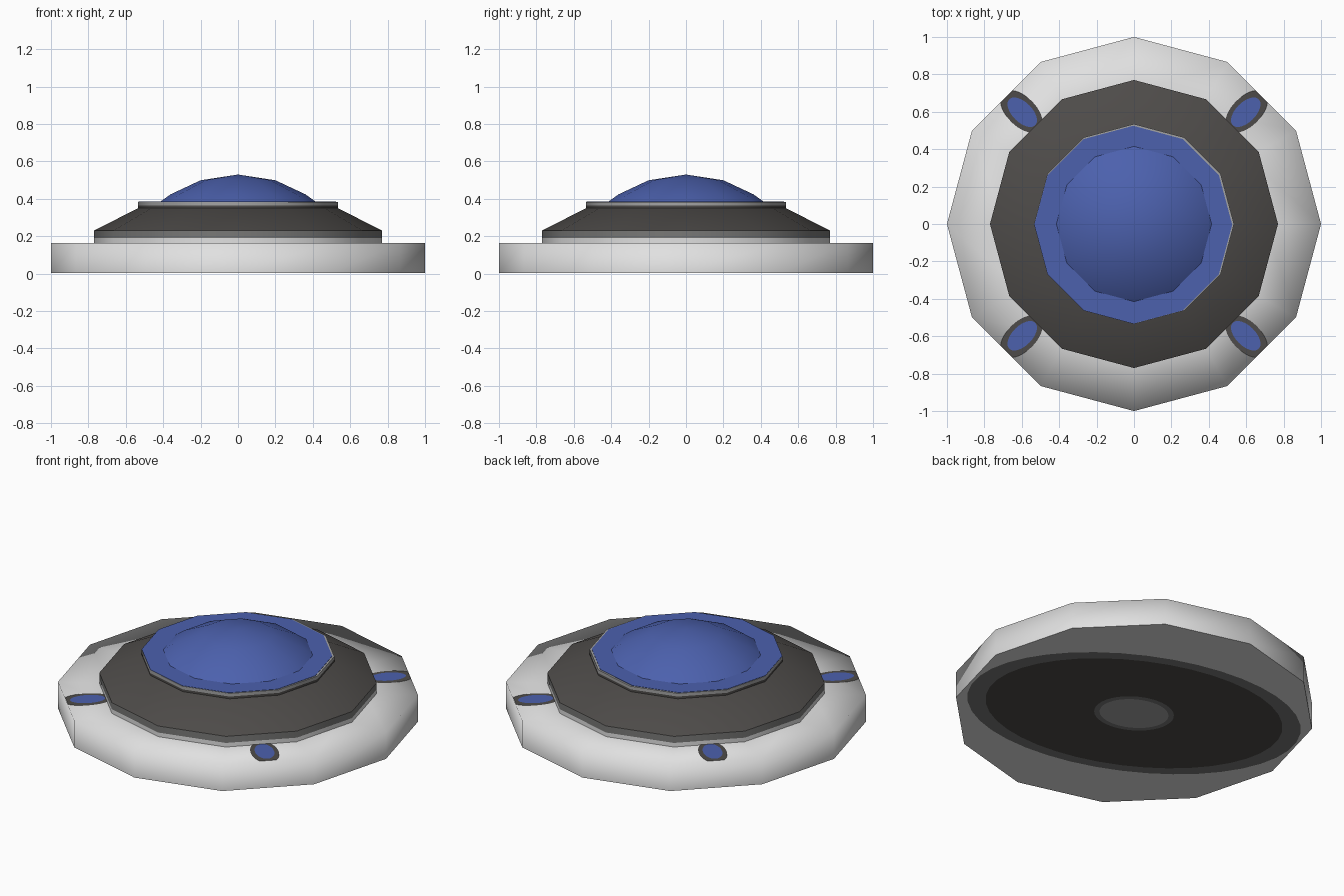
import bpy, bmesh, math

if "Cube" in bpy.data.objects:
    bpy.data.objects.remove(bpy.data.objects["Cube"])

SIDES = 12


def material(name, r, g, b):
    m = bpy.data.materials.new(name)
    m.diffuse_color = (r, g, b, 1)
    m.use_nodes = True
    m.node_tree.nodes["Principled BSDF"].inputs["Base Color"].default_value = m.diffuse_color
    return m


LIGHT = material("light grey", 0.75, 0.75, 0.75)
SILVER = material("silver grey", 0.37, 0.37, 0.37)
MID = material("mid grey", 0.19, 0.19, 0.185)
DARK = material("charcoal", 0.076, 0.071, 0.067)
BLUE = material("blue", 0.072, 0.119, 0.42)


def finish(bm, name, mats):
    me = bpy.data.meshes.new(name)
    bm.to_mesh(me)
    bm.free()
    for m in mats:
        me.materials.append(m)
    ob = bpy.data.objects.new(name, me)
    bpy.context.collection.objects.link(ob)
    return ob


def lathe(name, profile, mats, bands, smooth_angle=None):
    """Spin (radius, z) points bottom to top into a 12-sided solid.
    bands gives a material index for each profile segment."""
    bm = bmesh.new()
    rings = []
    for r, z in profile:
        if r == 0:
            rings.append([bm.verts.new((0, 0, z))] * SIDES)
        else:
            rings.append([bm.verts.new((r * math.cos(i * math.tau / SIDES),
                                        r * math.sin(i * math.tau / SIDES), z))
                          for i in range(SIDES)])
    for k in range(len(rings) - 1):
        a, b = rings[k], rings[k + 1]
        for i in range(SIDES):
            j = (i + 1) % SIDES
            quad = list(dict.fromkeys((a[i], a[j], b[j], b[i])))
            f = bm.faces.new(quad)
            f.material_index = bands[k]
            f.smooth = True
    if profile[0][0] > 0:
        bm.faces.new(rings[0][::-1]).material_index = bands[0]
    if profile[-1][0] > 0:
        bm.faces.new(rings[-1]).material_index = bands[-1]
    ob = finish(bm, name, mats)
    if smooth_angle:
        bpy.ops.object.select_all(action='DESELECT')
        ob.select_set(True)
        bpy.context.view_layer.objects.active = ob
        bpy.ops.object.shade_smooth_by_angle(angle=math.radians(smooth_angle))
    return ob


def patch(name, mat, z, a, b, angle, dist=0.0, limit=9.0, up=True, n=40):
    """Flat ellipse with its long axis at the given angle."""
    bm = bmesh.new()
    c, s = math.cos(angle), math.sin(angle)
    vs = []
    for i in range(n):
        t = i * math.tau / n
        u, v = min(dist + a * math.cos(t), limit), b * math.sin(t)
        vs.append(bm.verts.new((u * c - v * s, u * s + v * c, z)))
    bm.faces.new(vs if up else vs[::-1])
    return finish(bm, name, [mat])


# Base disc: softly shaded wall and top, flat underside
lathe("base_disc", [(1, 0.003), (1, 0.165), (0.7, 0.165)], [LIGHT], [0, 0])

# Sloping collar with a light lower band and a grey edge
lathe("collar", [(0.77, 0.16), (0.77, 0.19), (0.77, 0.23), (0.535, 0.35)],
      [LIGHT, MID, DARK], [0, 1, 2], 40)

# Ring carrying the button
lathe("button_ring", [(0.535, 0.345), (0.535, 0.364), (0.535, 0.383)],
      [DARK, SILVER], [0, 1], 40)

# Blue plate on the ring, set slightly off centre
plate = lathe("button_plate", [(0.529, 0.38), (0.529, 0.385)], [BLUE], [0], 40)
plate.location = (-0.004, -0.004, 0)

# Blue dome: a spherical cap
cap_r, cap_h = 0.415, 0.145
R = (cap_r ** 2 + cap_h ** 2) / (2 * cap_h)
dome = [(r, 0.53 - R + math.sqrt(R * R - r * r)) for r in (cap_r, 0.36, 0.2)]
lathe("dome", dome + [(0, 0.53)], [BLUE], [0, 0, 0], 60)

# Four oval lamps on the base top
for i in range(4):
    ang = math.radians(45 + 90 * i)
    patch(f"lamp_rim_{i + 1}", DARK, 0.167, 0.14, 0.078, ang, 0.85, 0.963)
    patch(f"lamp_{i + 1}", BLUE, 0.169, 0.098, 0.053, ang, 0.845, 0.963)

# Oval markings on the underside
tilt = math.radians(160)
patch("underside_rim", MID, 0.0022, 0.955, 0.63, tilt, up=False)
patch("underside_pad", DARK, 0.0015, 0.85, 0.57, tilt, up=False)
patch("underside_hub_rim", MID, 0.0008, 0.225, 0.185, tilt, up=False)
patch("underside_hub", SILVER, 0.0, 0.195, 0.155, tilt, up=False)
